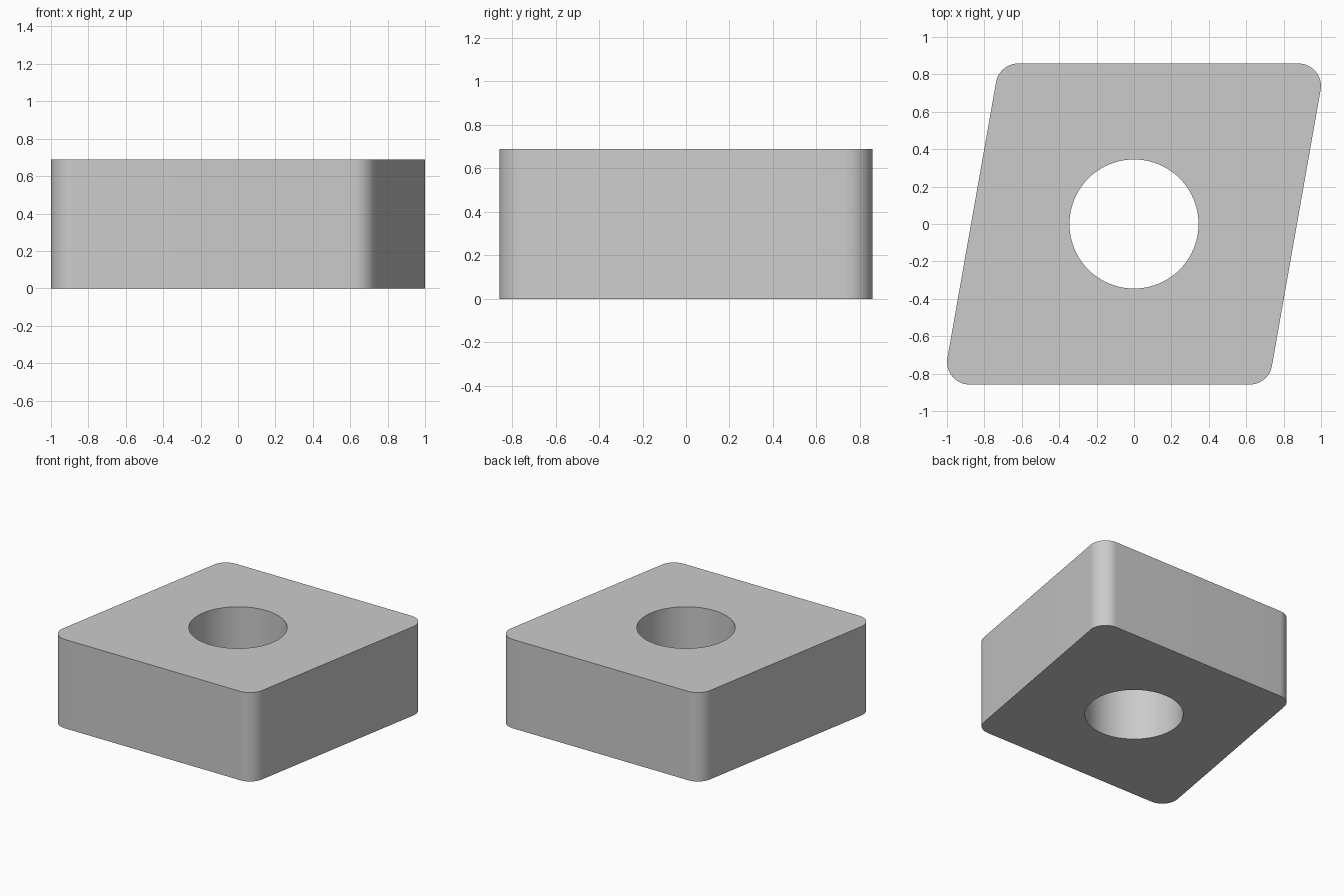
import bpy, bmesh
from math import sin, cos, tan, pi, radians

if "Cube" in bpy.data.objects:
    bpy.data.objects.remove(bpy.data.objects["Cube"])

APOTHEM, CORNER_R = 0.858, 0.12
HOLE_R, HEIGHT = 0.345, 0.688
ANGLE = radians(80)


def arc(cx, cy, r, start, end, n):
    return [(cx + r * cos(start + (end - start) * i / n),
             cy + r * sin(start + (end - start) * i / n)) for i in range(n + 1)]


# Rounded rhombus outline: two corners, then the same rotated half a turn
d = APOTHEM - CORNER_R
acute_x = d * (1 / sin(ANGLE) + 1 / tan(ANGLE))
obtuse_x = d * (1 / tan(ANGLE) - 1 / sin(ANGLE))
half = (arc(acute_x, d, CORNER_R, radians(-10), pi / 2, 20)
        + arc(obtuse_x, d, CORNER_R, pi / 2, radians(170), 16))
outline = half + [(-x, -y) for x, y in half]
hole = arc(0, 0, HOLE_R, 0, 2 * pi, 96)[:-1]

# Plate with a round through-hole
bm = bmesh.new()
edges = []
for loop in (outline, hole):
    vs = [bm.verts.new((x, y, 0)) for x, y in loop]
    edges += [bm.edges.new((vs[i - 1], vs[i])) for i in range(len(vs))]
bmesh.ops.triangle_fill(bm, edges=edges, use_beauty=True, normal=(0, 0, 1))
ext = bmesh.ops.extrude_face_region(bm, geom=bm.faces[:], use_keep_orig=True)
top = [g for g in ext["geom"] if isinstance(g, bmesh.types.BMVert)]
bmesh.ops.translate(bm, verts=top, vec=(0, 0, HEIGHT))
bmesh.ops.recalc_face_normals(bm, faces=bm.faces[:])

mesh = bpy.data.meshes.new("rhombic_plate")
bm.to_mesh(mesh)
bm.free()
plate = bpy.data.objects.new("rhombic_plate", mesh)
bpy.context.collection.objects.link(plate)
bpy.context.view_layer.objects.active = plate
plate.select_set(True)
bpy.ops.object.shade_smooth_by_angle(angle=radians(30))
